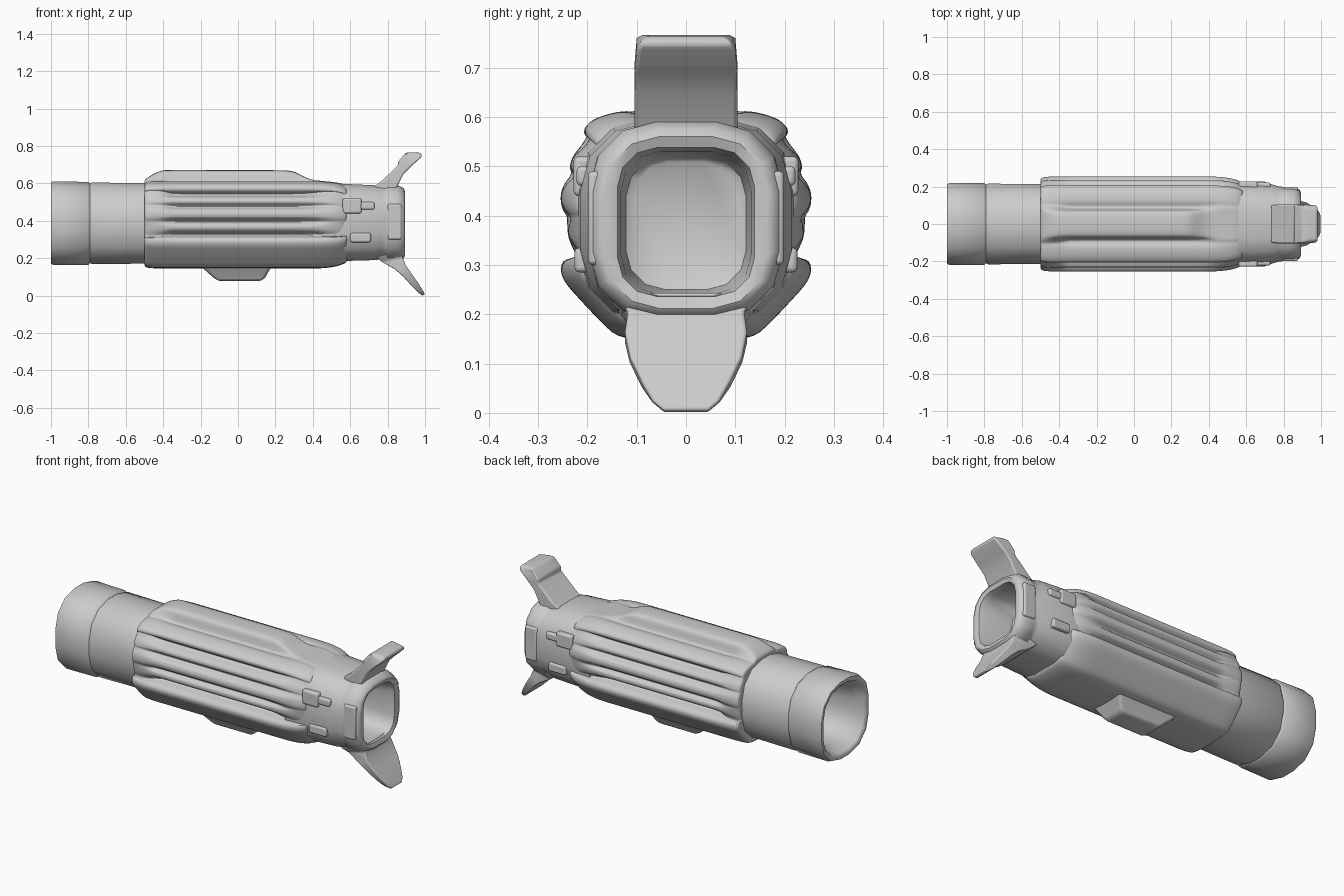
import bpy, bmesh, math

CZ = 0.39  # height of the long axis


def loft(name, rings, subsurf=0, bevel=0.0, angle=40):
    """Skin a list of closed rings and cap both ends."""
    bm = bmesh.new()
    rows = [[bm.verts.new(p) for p in r] for r in rings]
    n = len(rows[0])
    for a, b in zip(rows, rows[1:]):
        for i in range(n):
            j = (i + 1) % n
            bm.faces.new((a[i], a[j], b[j], b[i]))
    bm.faces.new(rows[0][::-1])
    bm.faces.new(rows[-1])
    bmesh.ops.recalc_face_normals(bm, faces=bm.faces)
    me = bpy.data.meshes.new(name)
    bm.to_mesh(me)
    bm.free()
    ob = bpy.data.objects.new(name, me)
    bpy.context.collection.objects.link(ob)
    if bevel:
        m = ob.modifiers.new("bevel", 'BEVEL')
        m.width, m.segments, m.limit_method = bevel, 3, 'ANGLE'
    if subsurf:
        m = ob.modifiers.new("smooth", 'SUBSURF')
        m.levels = m.render_levels = subsurf
    bpy.ops.object.select_all(action='DESELECT')
    ob.select_set(True)
    bpy.context.view_layer.objects.active = ob
    bpy.ops.object.shade_smooth_by_angle(angle=math.radians(angle))
    return ob


def ring(x, w, zb, zt, c, seg=3):
    """Rounded-octagon cross-section at x with corner size c."""
    pts = []
    for k, (sy, sz) in enumerate(((1, 1), (-1, 1), (-1, -1), (1, -1))):
        cy = sy * (w - c)
        cz = zt - c if sz > 0 else zb + c
        for i in range(seg + 1):
            a = math.pi / 2 * (k + i / seg)
            pts.append((x, cy + c * math.cos(a), cz + c * math.sin(a)))
    return pts


def slab(name, rows, bevel):
    """Blade lofted from (upper x, z, lower x, z, half width)."""
    return loft(name, [[(xu, -w, zu), (xu, w, zu), (xl, w, zl), (xl, -w, zl)]
                       for xu, zu, xl, zl, w in rows], 0, bevel)


def box(name, x0, x1, y0, y1, z0, z1, bevel=0.01):
    return loft(name, [[(x, y0, z0), (x, y1, z0), (x, y1, z1), (x, y0, z1)]
                       for x in (x0, x1)], bevel=bevel)


# rear tube with hollow end and collar seam
loft("rear_tube", [ring(*r) for r in (
    (-0.72, 0.145, 0.240, 0.535, 0.11),
    (-0.93, 0.155, 0.230, 0.545, 0.12),
    (-0.95, 0.175, 0.210, 0.565, 0.135),
    (-0.99, 0.185, 0.198, 0.578, 0.145),
    (-1.00, 0.195, 0.188, 0.590, 0.15),
    (-1.00, 0.212, 0.170, 0.607, 0.17),
    (-0.985, 0.219, 0.165, 0.611, 0.175),
    (-0.80, 0.219, 0.165, 0.608, 0.18),
    (-0.79, 0.210, 0.174, 0.600, 0.175),
    (-0.78, 0.216, 0.168, 0.605, 0.18),
    (-0.45, 0.212, 0.172, 0.600, 0.175))], angle=45)

# ribbed hand guard: half profile (y, z, groove fill factor), top to bottom
half = [(0.055, 0.672, 1), (0.072, 0.655, 1), (0.080, 0.602, 1.12),
        (0.100, 0.600, 1.05), (0.122, 0.615, 1), (0.185, 0.600, 1),
        (0.210, 0.577, 1), (0.200, 0.555, 1.03), (0.175, 0.545, 1.16),
        (0.188, 0.532, 1.12), (0.230, 0.525, 1), (0.238, 0.495, 1),
        (0.210, 0.480, 1.12), (0.213, 0.470, 1.12), (0.254, 0.460, 1),
        (0.256, 0.415, 1), (0.215, 0.400, 1.14), (0.215, 0.390, 1.14),
        (0.242, 0.380, 1), (0.238, 0.345, 1), (0.190, 0.335, 1.2),
        (0.190, 0.322, 1.2), (0.254, 0.314, 1), (0.256, 0.275, 1),
        (0.225, 0.240, 1), (0.155, 0.165, 1), (0.125, 0.144, 1)]


def guard_ring(x, t, s, top):
    right = []
    for y, z, f in half:
        k = s * (f + (1 - f) * t)
        right.append((x, y * k, min(CZ + (z - CZ) * k, top)))
    return right + [(x, -y, z) for x, y, z in reversed(right)]


loft("hand_guard", [guard_ring(*r) for r in (
    (-0.500, 0, 0.86, 0.60), (-0.500, 0, 0.94, 0.615),
    (-0.490, 0, 0.99, 0.63), (-0.42, 0.15, 1, 0.668),
    (-0.39, 0.4, 1, 0.672), (-0.35, 1, 1, 0.672), (-0.30, 1, 1, 0.672),
    (0.25, 1, 1, 0.672), (0.30, 1, 1, 0.668), (0.37, 0.9, 1, 0.625),
    (0.42, 0.6, 1, 0.615), (0.47, 0.25, 0.99, 0.612),
    (0.53, 0, 0.955, 0.605), (0.58, 0, 0.88, 0.595),
    (0.59, 0, 0.80, 0.56))], subsurf=2, angle=50)

# front neck, octagonal muzzle rim and recessed opening
loft("muzzle", [ring(*r) for r in (
    (0.45, 0.220, 0.172, 0.602, 0.14), (0.56, 0.218, 0.185, 0.598, 0.14),
    (0.73, 0.214, 0.190, 0.590, 0.14), (0.77, 0.202, 0.195, 0.585, 0.14),
    (0.79, 0.200, 0.195, 0.585, 0.14), (0.80, 0.196, 0.185, 0.590, 0.135),
    (0.855, 0.196, 0.190, 0.590, 0.135), (0.885, 0.185, 0.200, 0.575, 0.13),
    (0.893, 0.165, 0.212, 0.560, 0.11), (0.885, 0.139, 0.236, 0.538, 0.08),
    (0.85, 0.132, 0.240, 0.530, 0.08), (0.69, 0.122, 0.250, 0.518, 0.08),
    (0.68, 0.105, 0.262, 0.508, 0.07))], angle=45)

# upper prong and lower fang
slab("upper_prong", [
    (0.73, 0.585, 0.76, 0.545, 0.10), (0.77, 0.615, 0.84, 0.56, 0.104),
    (0.855, 0.695, 0.885, 0.65, 0.104), (0.855, 0.715, 0.925, 0.69, 0.104),
    (0.895, 0.762, 0.975, 0.735, 0.100), (0.91, 0.766, 0.985, 0.75, 0.092),
    (0.93, 0.766, 0.975, 0.764, 0.082)], 0.008)
slab("lower_fang", [
    (0.87, 0.245, 0.74, 0.205, 0.14), (0.88, 0.205, 0.77, 0.180, 0.118),
    (0.895, 0.165, 0.84, 0.140, 0.124), (0.93, 0.115, 0.885, 0.100, 0.114),
    (0.965, 0.065, 0.93, 0.050, 0.090), (0.99, 0.025, 0.96, 0.020, 0.068),
    (1.0, 0.006, 0.985, 0.0, 0.045)], 0.006)

# mounting pod under the guard
loft("under_pod", [[(x0, -w, z), (x1, -w, z), (x1, w, z), (x0, w, z)]
     for x0, x1, w, z in ((-0.21, 0.20, 0.115, 0.17), (-0.18, 0.17, 0.095, 0.140),
                          (-0.13, 0.145, 0.070, 0.095), (-0.10, 0.12, 0.060, 0.078))],
     bevel=0.012)

# raised latches on both sides of the neck
for side, s in (("left", 1), ("right", -1)):
    def pair(name, x0, x1, ya, yb, z0, z1):
        box(f"{name}_{side}", x0, x1, min(s * ya, s * yb), max(s * ya, s * yb), z0, z1, 0.01)
    pair("upper_latch", 0.56, 0.66, 0.18, 0.228, 0.44, 0.52)
    pair("latch_bar", 0.64, 0.73, 0.18, 0.222, 0.46, 0.50)
    pair("lower_latch", 0.60, 0.71, 0.18, 0.226, 0.285, 0.335)
    pair("rim_plate", 0.80, 0.875, 0.15, 0.199, 0.30, 0.49)
